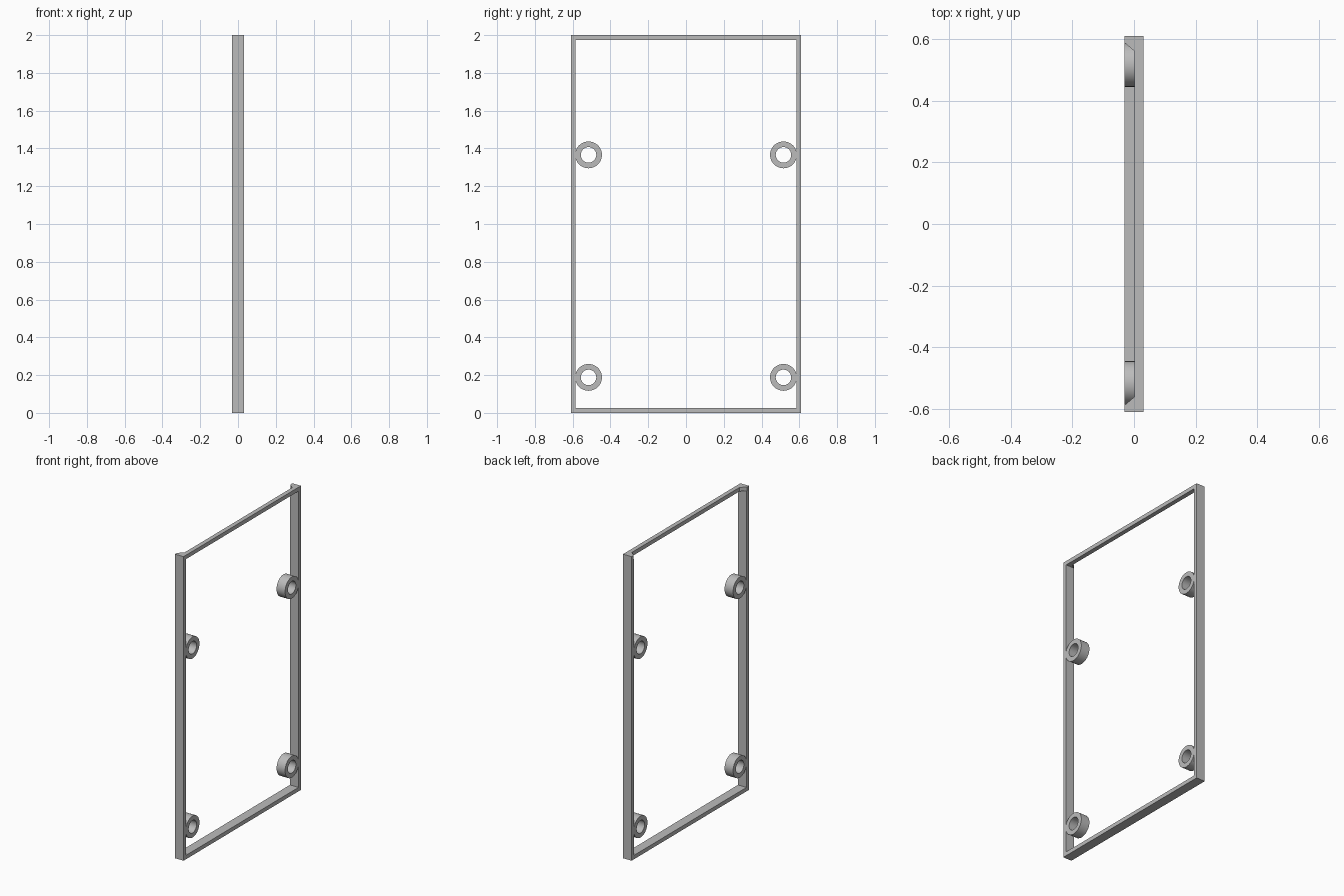
import bpy
import bmesh
from math import radians
from mathutils import Matrix

old = bpy.data.objects.get("Cube")
if old:
    bpy.data.objects.remove(old)

D, W, H, T = 0.031, 0.61, 2.0, 0.026   # half depth, half width, height, wall
STEP = 0.002                           # front of the top notch

grey = bpy.data.materials.new("plain grey")
grey.use_nodes = True
colour = (0.5, 0.5, 0.5, 1)
grey.diffuse_color = colour
grey.node_tree.nodes["Principled BSDF"].inputs["Base Color"].default_value = colour


def finish(name, bm):
    bmesh.ops.recalc_face_normals(bm, faces=bm.faces)
    mesh = bpy.data.meshes.new(name)
    bm.to_mesh(mesh)
    bm.free()
    mesh.materials.append(grey)
    obj = bpy.data.objects.new(name, mesh)
    bpy.context.collection.objects.link(obj)
    return obj


def prism(name, points, direction):
    """Extrude a flat outline along a direction."""
    bm = bmesh.new()
    face = bm.faces.new([bm.verts.new(p) for p in points])
    out = bmesh.ops.extrude_face_region(bm, geom=[face])
    moved = [v for v in out["geom"] if isinstance(v, bmesh.types.BMVert)]
    bmesh.ops.translate(bm, verts=moved, vec=direction)
    return finish(name, bm)


# Side rails, stopping below the top rail
for side, name in ((1, "back_rail"), (-1, "front_rail")):
    outer, inner = side * W, side * (W - T)
    prism(name, [(-D, inner, T), (D, inner, T), (D, outer, T), (-D, outer, T)],
          (0, 0, H - 2 * T))

# Bottom rail
prism("bottom_rail", [(-D, -W, 0), (D, -W, 0), (D, W, 0), (-D, W, 0)], (0, 0, T))

# Top rail with a long notch that has slanted ends
wide, narrow = W - 0.022, W - 0.05
prism("top_rail", [(D, -W, H - T), (D, W, H - T), (-D, W, H - T),
                   (-D, wide, H - T), (STEP, narrow, H - T),
                   (STEP, -narrow, H - T), (-D, -wide, H - T), (-D, -W, H - T)],
      (0, 0, T))


def ring(name, y, z, outer=0.071, inner=0.041, segments=48):
    """Spin a rectangular section around the x axis."""
    bm = bmesh.new()
    verts = [bm.verts.new((x, 0, r)) for x, r in
             ((-D, inner), (D, inner), (D, outer), (-D, outer))]
    edges = [bm.edges.new((verts[i], verts[(i + 1) % 4])) for i in range(4)]
    bmesh.ops.spin(bm, geom=verts + edges, cent=(0, 0, 0), axis=(1, 0, 0),
                   angle=radians(360), steps=segments, use_duplicate=False)
    bmesh.ops.remove_doubles(bm, verts=bm.verts, dist=0.0001)
    bmesh.ops.transform(bm, matrix=Matrix.Translation((0, y, z)), verts=bm.verts)
    obj = finish(name, bm)
    bpy.ops.object.select_all(action="DESELECT")
    obj.select_set(True)
    bpy.context.view_layer.objects.active = obj
    bpy.ops.object.shade_smooth_by_angle(angle=radians(30))


# Mounting rings on both side rails
for side, place in ((1, "back"), (-1, "front")):
    for z, level in ((0.188, "lower"), (1.366, "upper")):
        ring(f"{place}_{level}_ring", side * 0.516, z)
